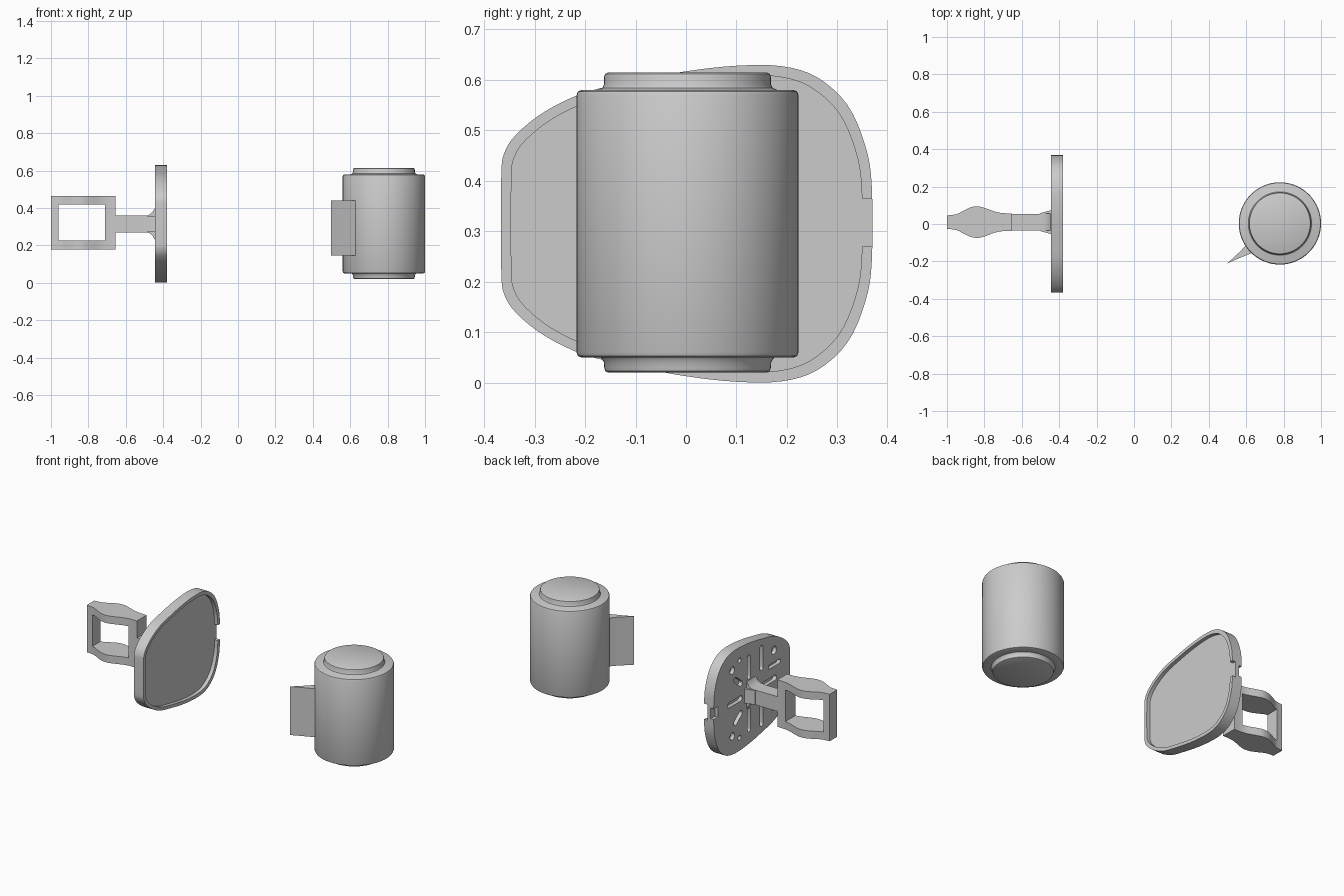
import bpy, bmesh, math
from mathutils import Vector

if "Cube" in bpy.data.objects:
    bpy.data.objects.remove(bpy.data.objects["Cube"], do_unlink=True)

grey = bpy.data.materials.new("plain grey")
grey.use_nodes = True
grey.diffuse_color = (0.6, 0.6, 0.6, 1)
grey.node_tree.nodes["Principled BSDF"].inputs["Base Color"].default_value = (0.6, 0.6, 0.6, 1)


def finish(name, bm):
    bmesh.ops.remove_doubles(bm, verts=bm.verts, dist=1e-5)
    bmesh.ops.recalc_face_normals(bm, faces=bm.faces)
    mesh = bpy.data.meshes.new(name)
    bm.to_mesh(mesh)
    bm.free()
    mesh.materials.append(grey)
    obj = bpy.data.objects.new(name, mesh)
    bpy.context.collection.objects.link(obj)
    return obj


def prism(name, points, axis, low, high):
    """Extrude a 2D outline along x, y or z."""
    place = {"x": lambda a, b, c: (c, a, b),
             "y": lambda a, b, c: (a, c, b),
             "z": lambda a, b, c: (a, b, c)}[axis]
    bm = bmesh.new()
    face = bm.faces.new([bm.verts.new(place(a, b, low)) for a, b in points])
    out = bmesh.ops.extrude_face_region(bm, geom=[face])
    verts = [v for v in out["geom"] if isinstance(v, bmesh.types.BMVert)]
    bmesh.ops.translate(bm, verts=verts, vec=Vector(place(0, 0, high - low)))
    return finish(name, bm)


def rect(a0, b0, a1, b1):
    return [(a0, b0), (a1, b0), (a1, b1), (a0, b1)]


def smooth_line(points, closed, steps=4):
    """Catmull-Rom curve through the points."""
    n = len(points)
    pick = lambda i: Vector(points[i % n] if closed else points[max(0, min(n - 1, i))])
    result = []
    for i in range(n if closed else n - 1):
        p, q, r, s = (pick(i + k) for k in (-1, 0, 1, 2))
        for k in range(steps):
            t = k / steps
            result.append(tuple(0.5 * (2 * q + (r - p) * t + (2 * p - 5 * q + 4 * r - s) * t ** 2
                                       + (3 * q - p - 3 * r + s) * t ** 3)))
    if not closed:
        result.append(tuple(points[-1]))
    return result


def capsule(a, b, radius, steps=8):
    """Rounded slot outline between two points."""
    a, b = Vector(a), Vector(b)
    turn = math.atan2(b.y - a.y, b.x - a.x)
    points = []
    for centre, start in ((b, turn - math.pi / 2), (a, turn + math.pi / 2)):
        for i in range(steps + 1):
            t = start + math.pi * i / steps
            points.append((centre.x + radius * math.cos(t), centre.y + radius * math.sin(t)))
    return points


def cut(obj, cutters):
    """Subtract the cutters, bake the result and remove them."""
    for c in cutters:
        mod = obj.modifiers.new("cut", "BOOLEAN")
        mod.operation, mod.solver, mod.object = "DIFFERENCE", "EXACT", c
    bpy.context.view_layer.update()
    graph = bpy.context.evaluated_depsgraph_get()
    mesh = bpy.data.meshes.new_from_object(obj.evaluated_get(graph))
    obj.modifiers.clear()
    obj.data = mesh
    for c in cutters:
        bpy.data.objects.remove(c, do_unlink=True)


def shade(obj, angle=35):
    bpy.ops.object.select_all(action="DESELECT")
    obj.select_set(True)
    bpy.context.view_layer.objects.active = obj
    bpy.ops.object.shade_smooth_by_angle(angle=math.radians(angle))


# Canister: turned body with a stepped cap at each end
profile = [(0, .02), (.157, .02), (.163, .023), (.165, .03), (.166, .042), (.172, .05),
           (.21, .05), (.217, .053), (.22, .06), (.22, .57), (.217, .577), (.21, .58),
           (.178, .58), (.169, .584), (.165, .592), (.165, .606), (.163, .612), (.157, .615), (0, .615)]
bm = bmesh.new()
verts = [bm.verts.new((r, 0, z)) for r, z in profile]
edges = [bm.edges.new(pair) for pair in zip(verts, verts[1:])]
bmesh.ops.spin(bm, geom=verts + edges, cent=(0, 0, 0), axis=(0, 0, 1), angle=math.tau, steps=64)
bmesh.ops.translate(bm, verts=bm.verts, vec=(.78, .003, 0))
canister = finish("canister", bm)
shade(canister)

# Tapered fin on the canister side
fin = prism("canister_fin", [(.497, -.212), (.55, -.188), (.63, -.155), (.66, -.10),
                             (.605, -.105), (.57, -.145)], "z", .145, .44)
shade(fin)

# Paddle plate: rounded outline mirrored about its middle height
MID = .315
upper = [(-.366, .09), (-.36, .14), (-.335, .178), (-.28, .222), (-.2, .26), (-.1, .283),
         (0, .302), (.1, .313), (.19, .312), (.26, .29), (.32, .235), (.355, .155), (.368, .075)]
half = [(y, MID + z) for y, z in upper]
outline = smooth_line(half + [(y, 2 * MID - z) for y, z in reversed(half)], True)
inner = [(y * .945, MID + (z - MID) * .935) for y, z in outline]
plate = prism("paddle_plate", outline, "x", -.445, -.38)
cutters = [prism("pocket_cutter", inner, "x", -.402, -.3),
           prism("gap_cutter", rect(.32, .27, .42, .365), "x", -.402, -.3),
           prism("edge_notch_cutter", rect(.33, .285, .42, .35), "x", -.5, -.425)]
slots = [((.03, .10), (.03, .22), .014), ((-.09, .11), (-.09, .23), .016),
         ((.11, .09), (.16, .13), .016), ((.19, .2), (.19, .201), .022),
         ((.12, .235), (.12, .236), .014), ((-.21, .17), (-.21, .171), .024),
         ((-.17, .085), (-.26, .085), .013)]
for side in (-1, 1):
    for a, b, radius in slots:
        ends = [(y, MID + side * z) for y, z in (a, b)]
        cutters.append(prism("slot_cutter", capsule(*ends, radius), "x", -.5, -.422))
    cutters.append(prism("slot_cutter", capsule((side * .11, MID), (side * .22, MID), .016),
                         "x", -.5, -.422))
cut(plate, cutters)
shade(plate)

# Flared ribs joining the plate to the arm
flare = [(-.43, .085), (-.447, .082), (-.456, .065), (-.468, .053), (-.485, .045)]
shade(prism("upright_rib", [(x, MID + d) for x, d in flare]
            + [(x, MID - d) for x, d in reversed(flare)], "y", -.035, .055))
gusset = [(-.43, .065), (-.45, .062), (-.505, .047)]
shade(prism("cross_rib", [(x, .01 + d) for x, d in gusset]
            + [(x, .01 - d) for x, d in reversed(gusset)], "z", MID - .043, MID + .043))

# Arm
prism("arm", rect(-.68, .27, -.44, .36), "y", -.034, .054)

# Open grip frame with bulging sides
bulge = smooth_line([(-1, .036), (-.95, .042), (-.91, .062), (-.87, .08), (-.83, .084),
                     (-.79, .073), (-.74, .055), (-.70, .048), (-.655, .047)], False, 3)
grip = prism("grip_frame", [(x, .01 + d) for x, d in bulge]
             + [(x, .01 - d) for x, d in reversed(bulge)], "z", .178, .464)
cut(grip, [prism("grip_cutter", rect(-.96, .225, -.71, .418), "y", -.3, .3)])
shade(grip)
